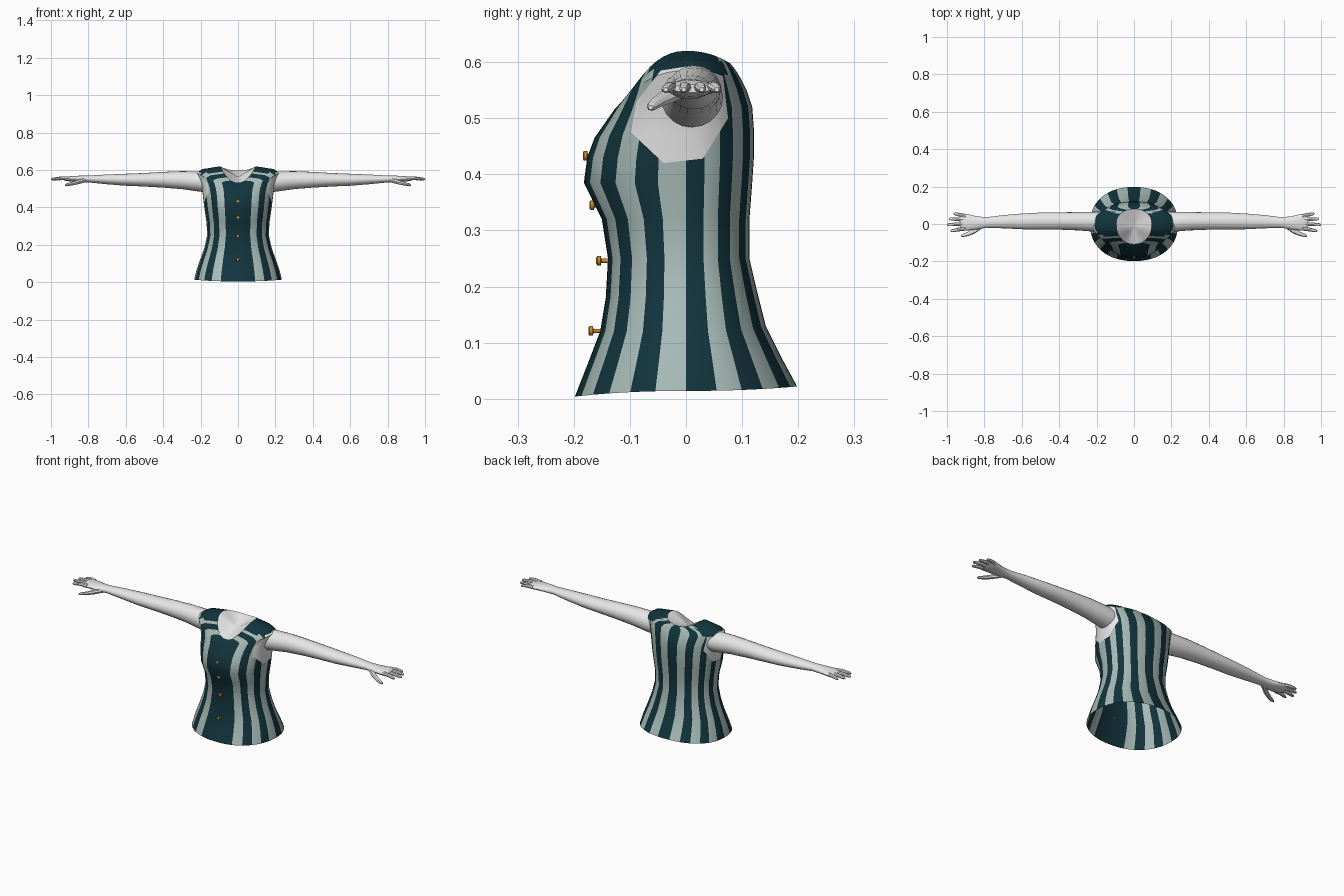
import bpy, bmesh, math
from mathutils import Vector

if "Cube" in bpy.data.objects:
    bpy.data.objects.remove(bpy.data.objects["Cube"])


def material(name, rgb):
    m = bpy.data.materials.new(name)
    m.diffuse_color = (*rgb, 1)
    m.use_nodes = True
    m.node_tree.nodes["Principled BSDF"].inputs["Base Color"].default_value = m.diffuse_color
    return m


TEAL = material("dark teal cloth", (0.006, 0.034, 0.046))
PALE = material("pale grey green cloth", (0.39, 0.50, 0.48))
SKIN = material("white skin", (0.8, 0.8, 0.8))
GOLD = material("gold metal", (0.55, 0.26, 0.03))


def finish(name, bm, mats):
    bmesh.ops.recalc_face_normals(bm, faces=bm.faces)
    me = bpy.data.meshes.new(name)
    bm.to_mesh(me)
    bm.free()
    for m in mats:
        me.materials.append(m)
    ob = bpy.data.objects.new(name, me)
    bpy.context.collection.objects.link(ob)
    return ob


def loft(bm, rings, caps=True, mat_rule=None):
    """Skin a list of closed point loops."""
    loops = [[bm.verts.new(p) for p in r] for r in rings]
    n = len(loops[0])
    for a, b in zip(loops, loops[1:]):
        for i in range(n):
            j = (i + 1) % n
            f = bm.faces.new((a[i], a[j], b[j], b[i]))
            if mat_rule:
                f.material_index = mat_rule(i)
    if caps:
        bm.faces.new(loops[0])
        bm.faces.new(loops[-1])


# ---- vest: loops given as front z, side z, back z, half width, front y, back y
COLS = 52
BODY = [
    (0.004, 0.014, 0.022, 0.235, 0.198, 0.198),
    (0.060, 0.065, 0.070, 0.222, 0.176, 0.172),
    (0.12, 0.12, 0.13, 0.203, 0.153, 0.142),
    (0.18, 0.18, 0.19, 0.181, 0.143, 0.127),
    (0.25, 0.25, 0.25, 0.165, 0.139, 0.113),
    (0.32, 0.32, 0.32, 0.168, 0.150, 0.113),
    (0.385, 0.385, 0.385, 0.178, 0.182, 0.118),
    (0.43, 0.43, 0.43, 0.184, 0.176, 0.121),
    (0.465, 0.475, 0.48, 0.189, 0.163, 0.121),
    (0.495, 0.52, 0.52, 0.197, 0.142, 0.118),
    (0.515, 0.555, 0.55, 0.210, 0.128, 0.108),
    (0.525, 0.585, 0.57, 0.220, 0.119, 0.098),
    (0.530, 0.605, 0.585, 0.190, 0.113, 0.089),
    (0.533, 0.620, 0.597, 0.095, 0.106, 0.080),
]


def body_ring(zf, zs, zb, rx, yf, yb, e=0.9):
    pts = []
    for i in range(COLS):
        a = 2 * math.pi * i / COLS
        s, c = math.sin(a), math.cos(a)
        x = math.copysign(abs(s) ** e, s) * rx
        y = -math.copysign(abs(c) ** e, c) * (yf if c > 0 else yb)
        z = zs * s * s + (zf if c > 0 else zb) * c * c
        pts.append((x, y, z))
    return pts


def stripe(i):
    # pale stripes two columns wide, with a dark panel down the front
    if i < 3 or i >= COLS - 3:
        return 0
    return 1 if i % 4 in (3, 0) else 0


bm = bmesh.new()
loft(bm, [body_ring(*r) for r in BODY], caps=False, mat_rule=stripe)

# armholes: cut a polygon outline into each side and colour its inside as skin
HOLE = [(-0.098, 0.475), (-0.04, 0.42), (0.03, 0.428), (0.075, 0.50),
        (0.066, 0.575), (0.012, 0.594), (-0.045, 0.585), (-0.088, 0.53)]
planes = []
for (y0, z0), (y1, z1) in zip(HOLE, HOLE[1:] + HOLE[:1]):
    planes.append((Vector((0, y0, z0)), Vector((0, z1 - z0, y0 - y1))))


def near_side(f):
    c = f.calc_center_median()
    return abs(c.x) > 0.11 and c.z > 0.38


for co, no in planes:
    faces = [f for f in bm.faces if near_side(f)]
    geom = faces + list({e for f in faces for e in f.edges}) + list({v for f in faces for v in f.verts})
    bmesh.ops.bisect_plane(bm, geom=geom, plane_co=co, plane_no=no, dist=1e-5)
for f in bm.faces:
    c = f.calc_center_median()
    if near_side(f) and all((c - co).dot(no) < 0 for co, no in planes):
        f.material_index = 2
    elif abs(c.x) > 0.1 and c.z > 0.585:
        f.material_index = 0          # dark shoulder caps
finish("vest", bm, [TEAL, PALE, SKIN])

# ---- skin inside the neckline: a shallow dish
bm = bmesh.new()
neck = BODY[-1]
rim = [Vector(p) for p in body_ring(*neck)]
mid = Vector((0, -0.012, 0.562))
loft(bm, [rim] + [[mid.lerp(p, t) for p in rim] for t in (0.85, 0.5, 0.1)], caps=False)
bm.verts.ensure_lookup_table()
bm.faces.new(bm.verts[-COLS:])
finish("neck_skin", bm, [SKIN])


# ---- arms, hands and fingers
def tube(bm, stations, n):
    """Stations are x, y, z, y radius, z radius."""
    loft(bm, [[(x, y + ry * math.cos(2 * math.pi * k / n), z + rz * math.sin(2 * math.pi * k / n))
               for k in range(n)] for x, y, z, ry, rz in stations])


def mirrored(name, bm):
    ob = finish(name, bm, [SKIN])
    ob.modifiers.new("other side", 'MIRROR')


bm = bmesh.new()
tube(bm, [(0.15, 0.005, 0.535, 0.060, 0.052), (0.20, 0.012, 0.538, 0.054, 0.054),
          (0.30, 0.015, 0.546, 0.049, 0.048), (0.40, 0.016, 0.548, 0.046, 0.042),
          (0.50, 0.016, 0.548, 0.045, 0.036), (0.60, 0.014, 0.548, 0.042, 0.032),
          (0.70, 0.012, 0.550, 0.035, 0.026), (0.79, 0.008, 0.552, 0.028, 0.019),
          (0.84, 0.006, 0.552, 0.035, 0.018), (0.89, 0.009, 0.553, 0.044, 0.015),
          (0.92, 0.011, 0.553, 0.042, 0.011), (0.93, 0.011, 0.553, 0.036, 0.007)], 20)
mirrored("arms", bm)

bm = bmesh.new()
for yb, yt, tip in [(-0.024, -0.036, 0.98), (0.0, -0.004, 1.0), (0.023, 0.028, 0.99), (0.043, 0.055, 0.965)]:
    ym = (yb + yt) / 2
    xm = (0.9 + tip) / 2
    tube(bm, [(0.90, yb, 0.554, 0.011, 0.011), (xm, ym, 0.556, 0.010, 0.009),
              (tip - 0.008, yt, 0.552, 0.008, 0.007), (tip, yt, 0.551, 0.004, 0.004)], 8)
mirrored("fingers", bm)

bm = bmesh.new()
tube(bm, [(0.81, -0.008, 0.548, 0.014, 0.012), (0.85, -0.034, 0.538, 0.016, 0.013),
          (0.885, -0.052, 0.528, 0.012, 0.010), (0.915, -0.061, 0.521, 0.009, 0.008),
          (0.925, -0.063, 0.519, 0.004, 0.004)], 8)
mirrored("thumbs", bm)

# ---- buttons: short stem with a round head
bm = bmesh.new()
for z, y in [(0.433, -0.184), (0.345, -0.172), (0.246, -0.160), (0.121, -0.174)]:
    loft(bm, [[(r * math.cos(k * math.pi / 5), y + d, z + r * math.sin(k * math.pi / 5)) for k in range(10)]
              for d, r in [(0.024, 0.004), (0.009, 0.004), (0.008, 0.009), (0.002, 0.009), (0.0, 0.006)]])
finish("buttons", bm, [GOLD])

# smooth shading with sharp edges kept
bpy.ops.object.select_all(action='SELECT')
bpy.context.view_layer.objects.active = bpy.data.objects["vest"]
bpy.ops.object.shade_smooth_by_angle(angle=math.radians(40))
